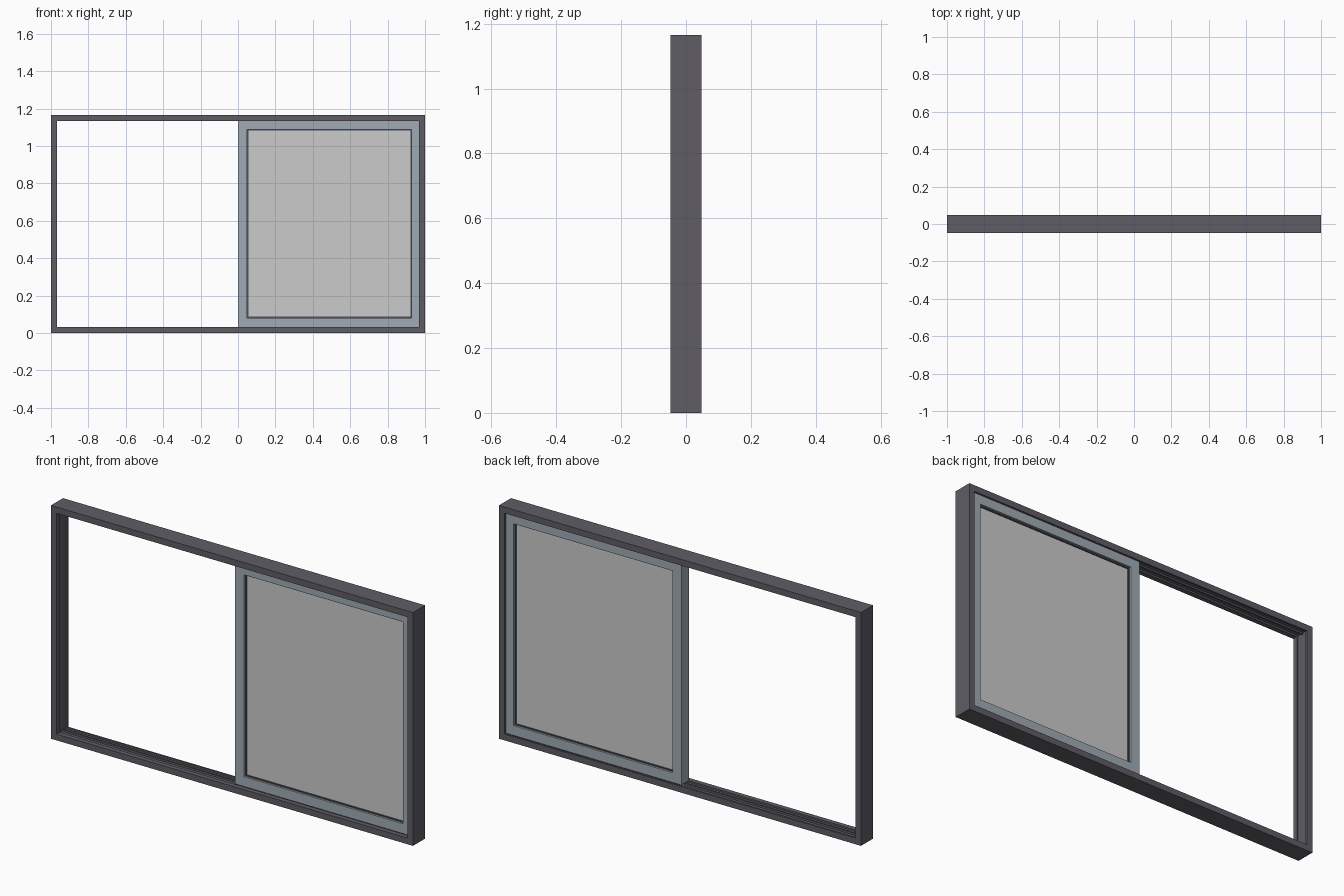
import bpy, bmesh

if "Cube" in bpy.data.objects:
    bpy.data.objects.remove(bpy.data.objects["Cube"])

H = 1.165      # overall height
D = 0.0475     # half depth


def material(name, rgb):
    m = bpy.data.materials.new(name)
    m.diffuse_color = (*rgb, 1)
    m.use_nodes = True
    m.node_tree.nodes["Principled BSDF"].inputs["Base Color"].default_value = m.diffuse_color
    return m


def finish(name, bm, mat=None):
    bmesh.ops.recalc_face_normals(bm, faces=bm.faces)
    me = bpy.data.meshes.new(name)
    bm.to_mesh(me)
    bm.free()
    ob = bpy.data.objects.new(name, me)
    bpy.context.collection.objects.link(ob)
    if mat:
        me.materials.append(mat)
    return ob


def ring(name, x0, x1, z0, z1, profile, mat):
    """Sweep a closed (inset, y) profile round a rectangle with mitred corners."""
    bm = bmesh.new()
    loops = []
    for cx, sx, cz, sz in ((x0, 1, z0, 1), (x1, -1, z0, 1),
                           (x1, -1, z1, -1), (x0, 1, z1, -1)):
        loops.append([bm.verts.new((cx + sx * i, y, cz + sz * i)) for i, y in profile])
    n = len(profile)
    for a in range(4):
        p, q = loops[a], loops[(a + 1) % 4]
        for k in range(n):
            m = (k + 1) % n
            bm.faces.new((p[k], p[m], q[m], q[k]))
    return finish(name, bm, mat)


def box(name, x0, x1, y0, y1, z0, z1, mat=None):
    bm = bmesh.new()
    bmesh.ops.create_cube(bm, size=1)
    for v in bm.verts:
        v.co = ((x0 + x1) / 2 + v.co.x * (x1 - x0),
                (y0 + y1) / 2 + v.co.y * (y1 - y0),
                (z0 + z1) / 2 + v.co.z * (z1 - z0))
    return finish(name, bm, mat)


dark = material("dark_frame", (0.115, 0.11, 0.13))
steel = material("sash_grey", (0.35, 0.41, 0.46))
rubber = material("gasket", (0.08, 0.08, 0.1))

# Outer frame with a shallow channel the sash runs in
ring("outer_frame", -1, 1, 0, H,
     [(0, -D), (0.031, -D), (0.031, -0.023), (0.023, -0.023),
      (0.023, 0.038), (0.031, 0.038), (0.031, D), (0, D)], dark)

# Guide rails in the empty half of the sill and head
for name, z0, z1 in (("sill_rail", 0.022, 0.033), ("head_rail", H - 0.031, H - 0.022)):
    box(name, -0.976, 0.0, 0.004, 0.012, z0, z1, dark)

# Sliding sash, closed over the right half
SX0, SX1, SZ0, SZ1 = 0.0, 0.976, 0.032, H - 0.027
W = 0.049
ring("sash_frame", SX0, SX1, SZ0, SZ1,
     [(0, -0.022), (W, -0.022), (W, 0.037), (0, 0.037)], steel)

# Dark seal and glass pane set into the sash
ring("glass_gasket", SX0 + W, SX1 - W, SZ0 + W, SZ1 - W,
     [(0, -0.012), (0.006, -0.012), (0.006, 0.027), (0, 0.027)], rubber)
g = W + 0.004
box("glass_pane", SX0 + g, SX1 - g, -0.007, 0.022, SZ0 + g, SZ1 - g)
